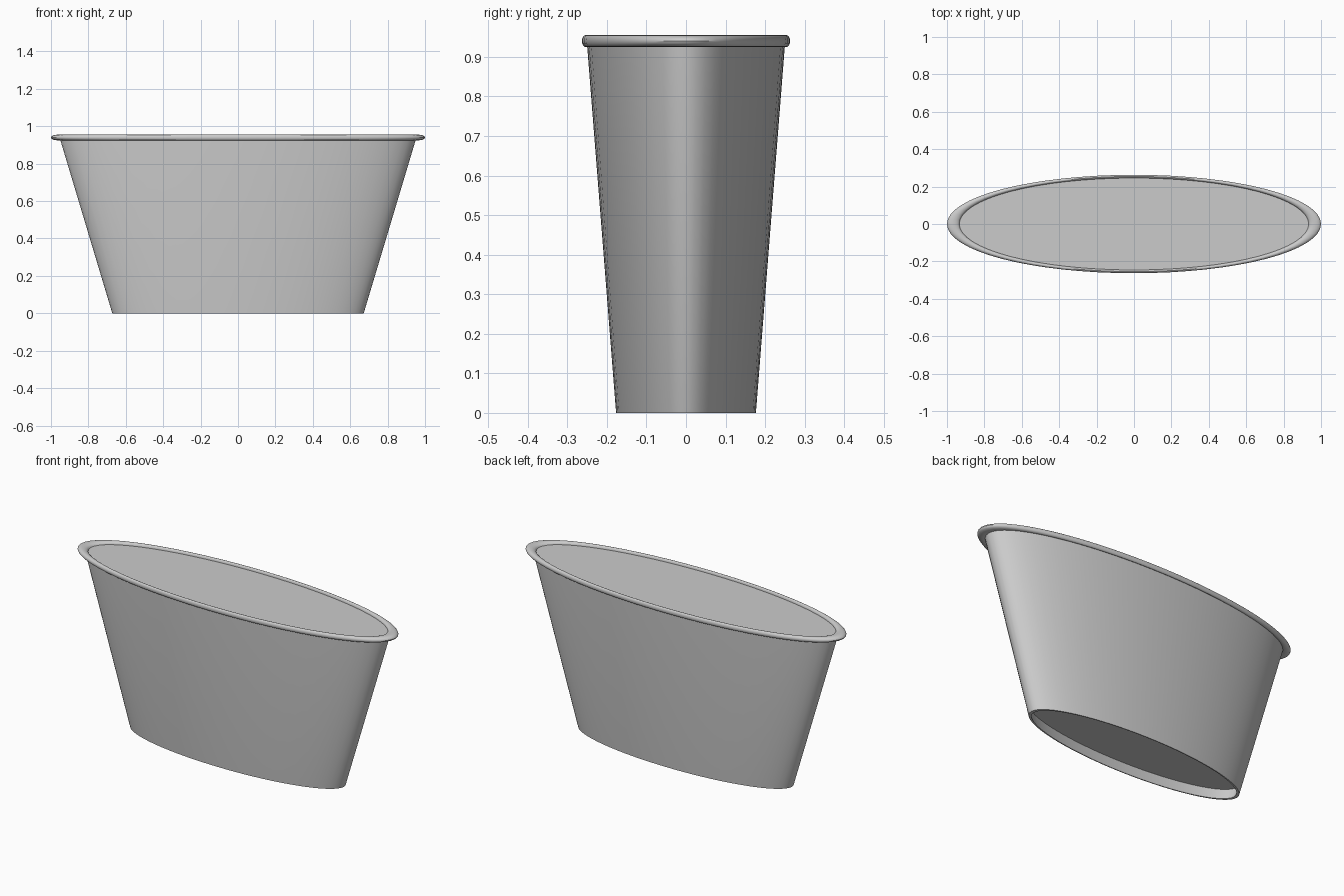
import bpy
import bmesh
from math import cos, sin, pi, tau, radians

cube = bpy.data.objects.get("Cube")
if cube:
    bpy.data.objects.remove(cube, do_unlink=True)

SEGMENTS = 64
FLATTEN = 0.263  # depth of the oval relative to its width

grey = bpy.data.materials.new("light_grey")
grey.use_nodes = True
colour = (0.6, 0.6, 0.6, 1)
grey.diffuse_color = colour
grey.node_tree.nodes["Principled BSDF"].inputs["Base Color"].default_value = colour


def lathe(name, profile, closed=False):
    """Turn a (radius, height) profile into an oval solid."""
    bm = bmesh.new()
    verts = [bm.verts.new((r, 0, z)) for r, z in profile]
    edges = [bm.edges.new(pair) for pair in zip(verts, verts[1:])]
    if closed:
        edges.append(bm.edges.new((verts[-1], verts[0])))
    bmesh.ops.spin(bm, geom=verts + edges, cent=(0, 0, 0), axis=(0, 0, 1),
                   angle=tau, steps=SEGMENTS, use_merge=True)
    bmesh.ops.remove_doubles(bm, verts=bm.verts, dist=1e-5)
    bmesh.ops.scale(bm, vec=(1, FLATTEN, 1), verts=bm.verts)
    bmesh.ops.recalc_face_normals(bm, faces=bm.faces)
    mesh = bpy.data.meshes.new(name)
    bm.to_mesh(mesh)
    bm.free()
    mesh.materials.append(grey)
    obj = bpy.data.objects.new(name, mesh)
    bpy.context.collection.objects.link(obj)
    bpy.ops.object.select_all(action="DESELECT")
    obj.select_set(True)
    bpy.context.view_layer.objects.active = obj
    bpy.ops.object.shade_smooth_by_angle(angle=radians(35))
    return obj


# Tapered body with a recessed base and a flat closed top
lathe("tub_body", [(0, 0.06), (0.672, 0.06), (0.654, 0), (0.672, 0),
                   (0.951, 0.93), (0.951, 0.94), (0, 0.94)])

# Rolled rim around the top edge
rim = [(0.967 + 0.033 * cos(a), 0.94 + 0.015 * sin(a))
       for a in (i * pi / 8 for i in range(16))]
lathe("rolled_rim", rim, closed=True)
